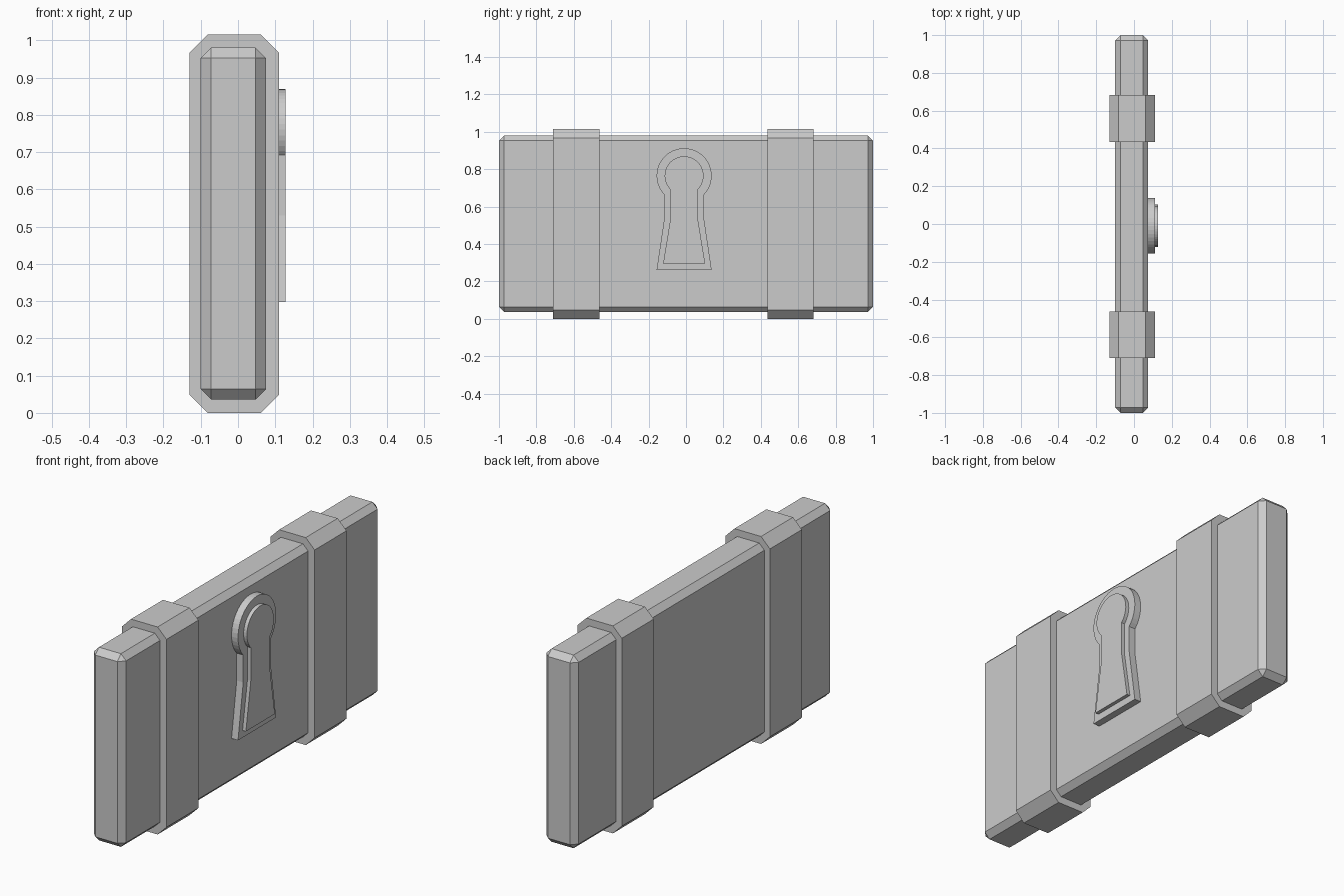
import bpy
import bmesh
import math

cube = bpy.data.objects.get("Cube")
if cube:
    bpy.data.objects.remove(cube, do_unlink=True)

grey = bpy.data.materials.new("plain grey")
grey.use_nodes = True
colour = (0.6, 0.6, 0.6, 1)
grey.diffuse_color = colour
grey.node_tree.nodes["Principled BSDF"].inputs["Base Color"].default_value = colour


def finish(name, bm):
    bmesh.ops.recalc_face_normals(bm, faces=bm.faces[:])
    mesh = bpy.data.meshes.new(name)
    bm.to_mesh(mesh)
    bm.free()
    mesh.materials.append(grey)
    obj = bpy.data.objects.new(name, mesh)
    bpy.context.collection.objects.link(obj)
    return obj


def prism(name, outline, offset):
    """Closed outline of 3D points pushed along an offset."""
    bm = bmesh.new()
    face = bm.faces.new([bm.verts.new(p) for p in outline])
    result = bmesh.ops.extrude_face_region(bm, geom=[face], use_keep_orig=True)
    moved = [g for g in result["geom"] if isinstance(g, bmesh.types.BMVert)]
    bmesh.ops.translate(bm, verts=moved, vec=offset)
    return finish(name, bm)


# Slab with chamfered edges
bm = bmesh.new()
bmesh.ops.create_cube(bm, size=1)
bmesh.ops.scale(bm, vec=(0.175, 2, 0.945), verts=bm.verts[:])
bmesh.ops.translate(bm, vec=(-0.0125, 0, 0.508), verts=bm.verts[:])
bmesh.ops.bevel(bm, geom=bm.edges[:], offset=0.028, segments=1,
                affect='EDGES', offset_type='OFFSET')
finish("chest_panel", bm)

# Two octagonal straps wrapped around the slab
x0, x1, top, c = -0.13, 0.11, 1.015, 0.048
octagon = [(x0 + c, 0), (x1 - c, 0), (x1, c), (x1, top - c),
           (x1 - c, top), (x0 + c, top), (x0, top - c), (x0, c)]
for name, start in (("front_strap", -0.71), ("rear_strap", 0.435)):
    prism(name, [(x, start, z) for x, z in octagon], (0, 0.247, 0))


# Keyhole: a round head, a narrow neck and a flared foot
def keyhole(name, radius, neck, foot, bottom, x, depth):
    cy, cz = -0.01, 0.765
    start = -math.acos(neck / radius)
    sweep = math.pi - 2 * start
    steps = 32
    points = []
    for i in range(steps + 1):
        a = start + sweep * i / steps
        points.append((x, cy + radius * math.cos(a), cz + radius * math.sin(a)))
    lower = [(-neck, 0.53), (-foot, bottom), (foot, bottom), (neck, 0.53)]
    points += [(x, cy + y, z) for y, z in lower]
    prism(name, points, (depth, 0, 0))


keyhole("keyhole_plate", 0.147, 0.107, 0.147, 0.262, 0.07, 0.04)
keyhole("keyhole_inset", 0.104, 0.074, 0.112, 0.297, 0.105, 0.023)
